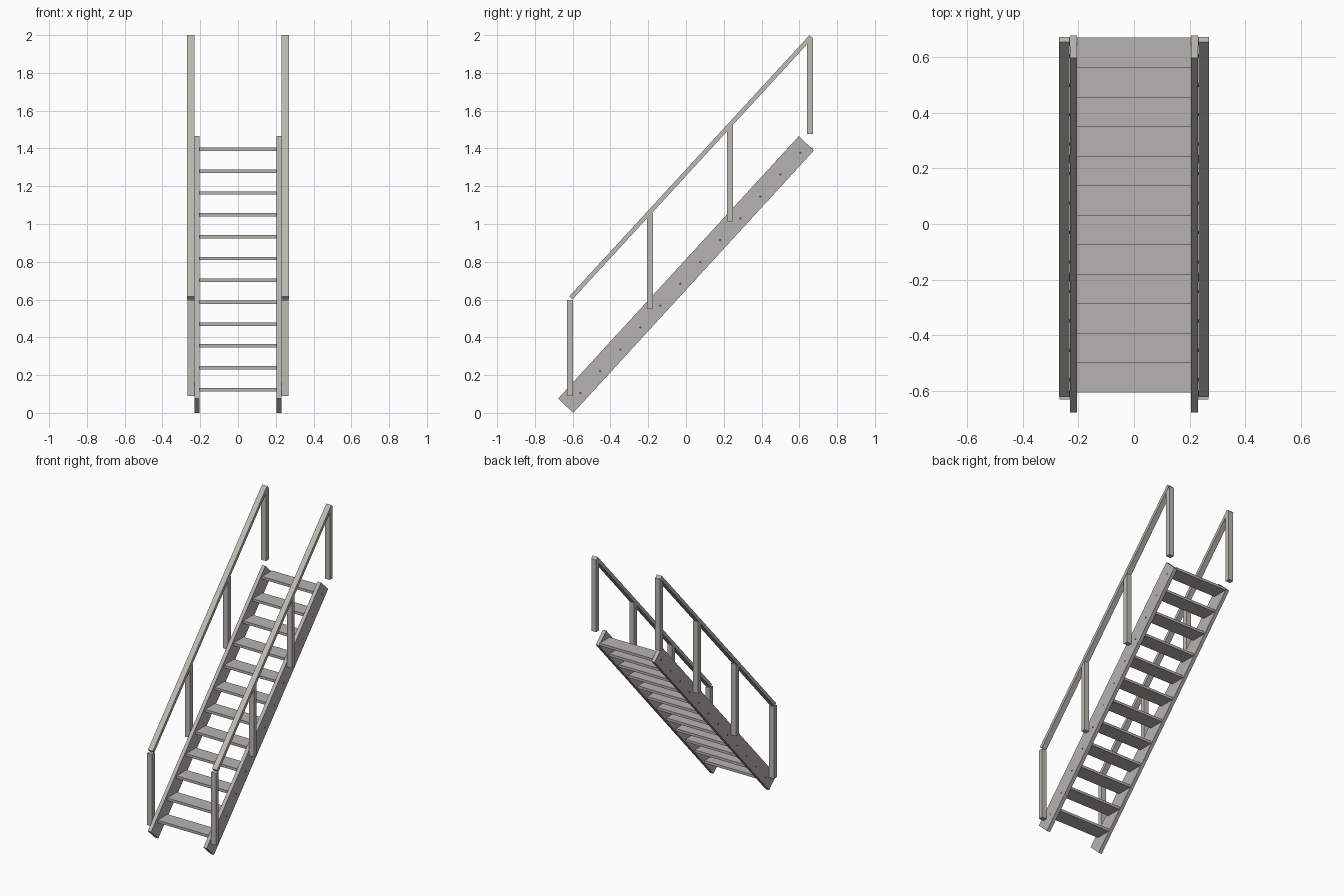
import bpy, bmesh, math
from mathutils import Matrix, Vector

if "Cube" in bpy.data.objects:
    bpy.data.objects.remove(bpy.data.objects["Cube"])


def material(name, rgb):
    m = bpy.data.materials.new(name)
    m.diffuse_color = (*rgb, 1)
    m.use_nodes = True
    m.node_tree.nodes["Principled BSDF"].inputs["Base Color"].default_value = m.diffuse_color
    return m


STEEL = material("grey steel", (0.47, 0.455, 0.43))
RAIL = material("warm light grey", (0.51, 0.495, 0.45))
DARK = material("dark bolt", (0.10, 0.10, 0.10))


def finish(bm, name, mat):
    bmesh.ops.recalc_face_normals(bm, faces=bm.faces)
    me = bpy.data.meshes.new(name)
    bm.to_mesh(me)
    bm.free()
    me.materials.append(mat)
    ob = bpy.data.objects.new(name, me)
    bpy.context.collection.objects.link(ob)
    return ob


def prism(name, profile, x0, x1, mat):
    """Extrude a (y, z) profile along x."""
    bm = bmesh.new()
    face = bm.faces.new([bm.verts.new((x0, y, z)) for y, z in profile])
    ext = bmesh.ops.extrude_face_region(bm, geom=[face])["geom"]
    bmesh.ops.translate(bm, vec=(x1 - x0, 0, 0),
                        verts=[v for v in ext if isinstance(v, bmesh.types.BMVert)])
    return finish(bm, name, mat)


def box(name, x0, x1, y0, y1, z0, z1, mat):
    return prism(name, [(y0, z0), (y1, z0), (y1, z1), (y0, z1)], x0, x1, mat)


def bolt(name, x, y, z):
    bm = bmesh.new()
    bmesh.ops.create_cone(bm, cap_ends=True, segments=12, radius1=0.006,
                          radius2=0.006, depth=0.006,
                          matrix=Matrix.Translation((x, y, z)) @ Matrix.Rotation(math.pi / 2, 4, 'Y'))
    return finish(bm, name, DARK)


STEPS, RUN, RISE = 12, 0.1059, 0.1157

# Treads between the stringers
for i in range(STEPS):
    y, z = -0.605 + i * RUN, 0.114 + i * RISE
    box(f"tread_{i + 1}", -0.205, 0.205, y, y + 0.11, z, z + 0.018, STEEL)

for side, s in (("left", -1), ("right", 1)):
    # Sloping side stringer
    prism(f"stringer_{side}",
          [(-0.677, 0.076), (-0.597, 0.0), (0.677, 1.389), (0.597, 1.465)],
          s * 0.204, s * 0.23, STEEL)
    # Tread bolts on the outer face
    for i in range(STEPS):
        bolt(f"bolt_{side}_{i + 1}", s * 0.2285, -0.56 + i * RUN, 0.105 + i * 0.1156)
    # Upright posts
    for i in range(4):
        y, z = -0.630 + i * 0.4233, 0.09 + i * 0.462
        box(f"post_{side}_{i + 1}", s * 0.2305, s * 0.268, y, y + 0.032, z, z + 0.507, RAIL)
    # Sloping handrail
    prism(f"handrail_{side}",
          [(-0.619, 0.616), (-0.602, 0.600), (0.671, 1.984), (0.654, 2.0)],
          s * 0.231, s * 0.27, RAIL)
